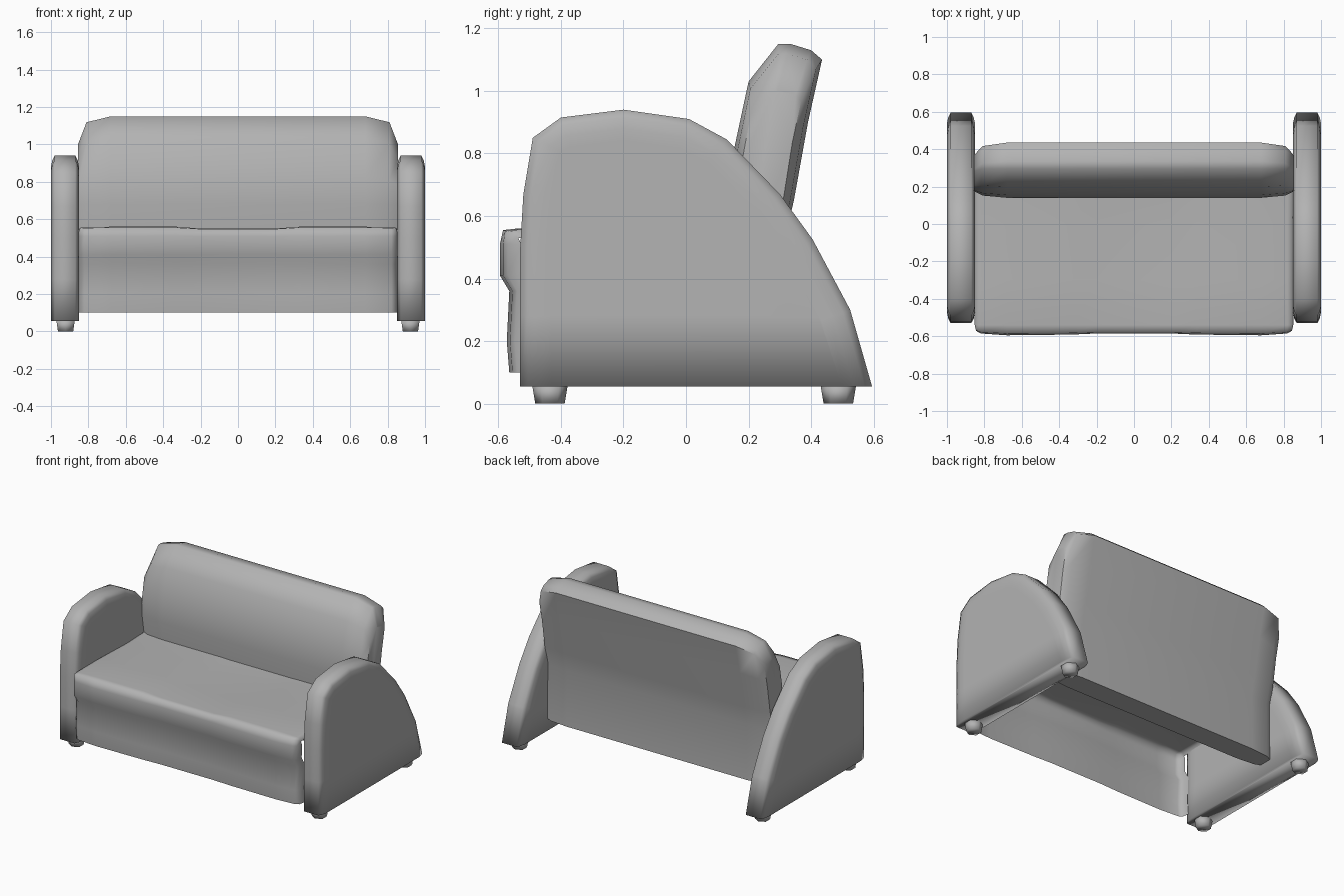
import bpy, bmesh, math

if "Cube" in bpy.data.objects:
    bpy.data.objects.remove(bpy.data.objects["Cube"])

# Upholstery: mid grey
fabric = bpy.data.materials.new("grey_fabric")
fabric.diffuse_color = (0.45, 0.45, 0.45, 1)
fabric.use_nodes = True
fabric.node_tree.nodes["Principled BSDF"].inputs["Base Color"].default_value = fabric.diffuse_color


def inset(profile, dy, dz):
    """Move a (y, z) profile inward along its normals; the ends keep their height."""
    out, last = [], len(profile) - 1
    for i, (y, z) in enumerate(profile):
        a, b = profile[max(i - 1, 0)], profile[min(i + 1, last)]
        ty, tz = b[0] - a[0], b[1] - a[1]
        n = math.hypot(ty, tz)
        nz = 0 if i in (0, last) else -ty / n * dz
        out.append((y + tz / n * dy, z + nz))
    return out


def lower_top(profile, k, dy):
    """Slide the upper part of the backrest down along its tilt and thin it."""
    out = []
    for y, z in inset(profile, dy, 0):
        drop = max(z - 0.7, 0) * (1 - k)
        out.append((y - 0.24 * drop, z - drop))
    return out


def finish(bm, name, angle):
    bmesh.ops.recalc_face_normals(bm, faces=bm.faces)
    mesh = bpy.data.meshes.new(name)
    bm.to_mesh(mesh)
    bm.free()
    mesh.materials.append(fabric)
    ob = bpy.data.objects.new(name, mesh)
    bpy.context.collection.objects.link(ob)
    bpy.ops.object.select_all(action='DESELECT')
    ob.select_set(True)
    bpy.context.view_layer.objects.active = ob
    bpy.ops.object.shade_smooth_by_angle(angle=math.radians(angle))
    return ob


def loft(name, sections, solid=True, angle=100, cut=None):
    """Skin a row of (x, profile) sections; cut adds a level edge loop."""
    bm = bmesh.new()
    rows = [[bm.verts.new((x, y, z)) for y, z in prof] for x, prof in sections]
    count = len(rows[0])
    for r, s in zip(rows, rows[1:]):
        for i in range(count if solid else count - 1):
            j = (i + 1) % count
            bm.faces.new((r[i], r[j], s[j], s[i]))
    if solid:
        bm.faces.new(rows[0])
        bm.faces.new(rows[-1])
    if cut:
        bmesh.ops.bisect_plane(bm, geom=bm.verts[:] + bm.edges[:] + bm.faces[:],
                               plane_co=(0, 0, cut), plane_no=(0, 0, 1))
    return finish(bm, name, angle)


def both_sides(half):
    return [(-x, p) for x, p in reversed(half)] + half


# Arms: arched side panels with rounded rims
arm_profile = [(-0.53, 0.055), (-0.53, 0.5), (-0.52, 0.67), (-0.49, 0.85),
               (-0.40, 0.915), (-0.2, 0.94), (0.01, 0.91), (0.13, 0.845),
               (0.3, 0.67), (0.405, 0.525), (0.525, 0.30), (0.595, 0.055)]
rim = both_sides([(x, inset(arm_profile, d, d)) for x, d in
                  ((0.055, 0), (0.068, 0.025), (0.075, 0.06), (0.0755, 0.1))])
for side, label in ((-1, "left"), (1, "right")):
    loft(label + "_arm", [(side * 0.925 + x, p) for x, p in rim], cut=0.28)

    # Feet: short tapered hexagons
    for y, place in ((-0.435, "front"), (0.487, "rear")):
        bm = bmesh.new()
        bmesh.ops.create_cone(bm, cap_ends=True, segments=6, radius1=0.047,
                              radius2=0.057, depth=0.06)
        bmesh.ops.translate(bm, verts=bm.verts, vec=(side * 0.922, y, 0.03))
        finish(bm, f"{place}_{label}_foot", 100)

# Backrest: leaning cushion with rounded top corners
back_profile = [(0.17, 0.14), (0.17, 0.5), (0.14, 0.68), (0.155, 0.82),
                (0.2, 1.03), (0.295, 1.15), (0.335, 1.15), (0.4, 1.13),
                (0.435, 1.1), (0.39, 0.9), (0.345, 0.65), (0.315, 0.52),
                (0.32, 0.14)]
loft("backrest", both_sides([(x, lower_top(back_profile, k, d)) for x, k, d in
     ((0.68, 1, 0), (0.81, 0.93, 0.012), (0.855, 0.67, 0.035))]), angle=60)

# Seat: open shell with a bulging front roll, slightly dished in the middle
seat_profile = [(-0.565, 0.1), (-0.573, 0.2), (-0.565, 0.36), (-0.595, 0.41),
                (-0.595, 0.51), (-0.585, 0.555), (-0.54, 0.56), (-0.3, 0.56),
                (0.0, 0.55), (0.2, 0.55)]
loft("seat", both_sides([(x, inset(seat_profile, a, b)) for x, a, b in
     ((0.2, 0.01, 0.01), (0.33, 0.004, 0), (0.68, 0, 0), (0.82, 0.01, 0.003),
      (0.845, 0.025, 0.006), (0.852, 0.07, 0.03))]), solid=False)
